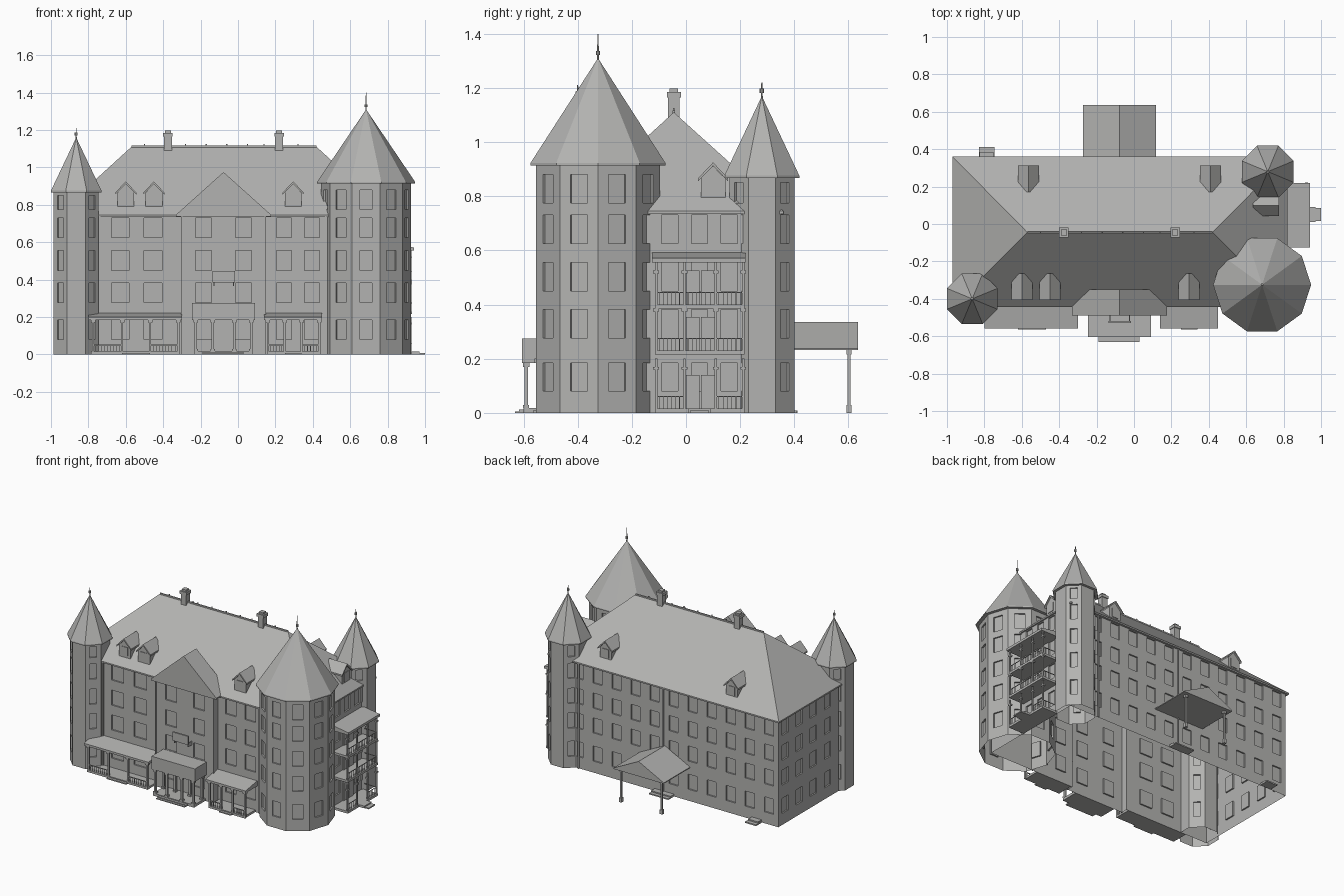
import bpy, bmesh, math
from mathutils import Vector

cube = bpy.data.objects.get("Cube")
if cube:
    bpy.data.objects.remove(cube)

grey = bpy.data.materials.new("stone grey")
grey.use_nodes = True
COLOUR = (0.45, 0.45, 0.44, 1)
grey.diffuse_color = COLOUR
grey.node_tree.nodes["Principled BSDF"].inputs["Base Color"].default_value = COLOUR


def finish(name, bm, normals=True):
    bmesh.ops.remove_doubles(bm, verts=bm.verts, dist=1e-5)
    if normals:
        bmesh.ops.recalc_face_normals(bm, faces=bm.faces)
    mesh = bpy.data.meshes.new(name)
    bm.to_mesh(mesh)
    bm.free()
    mesh.materials.append(grey)
    ob = bpy.data.objects.new(name, mesh)
    bpy.context.scene.collection.objects.link(ob)
    return ob


def poly(bm, pts):
    return bm.faces.new([bm.verts.new(p) for p in pts])


def add_box(bm, x, y, z):
    vs = [bm.verts.new((a, b, c)) for c in z for b in y for a in x]
    for f in ((0, 1, 3, 2), (4, 5, 7, 6), (0, 1, 5, 4), (2, 3, 7, 6), (0, 2, 6, 4), (1, 3, 7, 5)):
        bm.faces.new([vs[i] for i in f])


def boxes(name, items):
    bm = bmesh.new()
    for x, y, z in items:
        add_box(bm, x, y, z)
    return finish(name, bm)


def prism(name, profile, start, along, across):
    """Extrude an (across, z) profile from start along a vector."""
    bm = bmesh.new()
    start, along, across = Vector(start), Vector(along), Vector(across)
    f = poly(bm, [start + across * u + Vector((0, 0, z)) for u, z in profile])
    ext = bmesh.ops.extrude_face_region(bm, geom=[f])
    bmesh.ops.translate(bm, vec=along, verts=[v for v in ext["geom"] if isinstance(v, bmesh.types.BMVert)])
    bm.faces.ensure_lookup_table()
    if not any(set(g.verts) == set(f.verts) for g in bm.faces if g.is_valid):
        bm.faces.new(f.verts)
    return finish(name, bm)


def wall(bm, a, b, top, centres, width, rows, depth=0.01):
    """Wall from a to b (outside on the right) with recessed windows."""
    a, b = Vector(a), Vector(b)
    run = (b - a).normalized()
    back = Vector((-run.y, run.x)) * depth
    spans = [(c - width / 2, c + width / 2) for c in centres]
    us = sorted({0, (b - a).length, *[u for s in spans for u in s]})
    zs = sorted({0, top, *[z for r in rows for z in r]})

    def pt(u, z, push=0):
        p = a + run * u + back * push
        return Vector((p.x, p.y, z))
    for u0, u1 in zip(us, us[1:]):
        for z0, z1 in zip(zs, zs[1:]):
            corners = [(u0, z0), (u1, z0), (u1, z1), (u0, z1)]
            if (u0, u1) in spans and (z0, z1) in rows:
                poly(bm, [pt(*c, 1) for c in corners])
                for c, d in zip(corners, corners[1:] + corners[:1]):
                    poly(bm, [pt(*c), pt(*d), pt(*d, 1), pt(*c, 1)])
            else:
                poly(bm, [pt(*c) for c in corners])


def even(length, n):
    return [length * (i + 0.5) / n for i in range(n)]


# Main walls, open underneath
SILLS = (0.08, 0.277, 0.45, 0.625)
ROWS = [(s, s + 0.105) for s in SILLS]
L, R, F, B, EAVE = -0.955, 0.81, -0.43, 0.345, 0.745
GL, GR, GF = -0.30, 0.145, -0.475
bm = bmesh.new()
wall(bm, (L, F), (GL, F), EAVE, [0.325, 0.5], 0.095, ROWS)
wall(bm, (GL, F), (GL, GF), EAVE, [], 0, [])
wall(bm, (GL, GF), (GR, GF), EAVE, [0.115, 0.33], 0.085, ROWS)
wall(bm, (GR, GF), (GR, F), EAVE, [], 0, [])
wall(bm, (GR, F), (R, F), EAVE, [0.1, 0.25], 0.08, ROWS)
wall(bm, (R, F), (R, B), EAVE, [0.37, 0.48, 0.59], 0.06, ROWS)
wall(bm, (R, B), (L, B), EAVE, even(R - L, 12), 0.07, ROWS)
wall(bm, (L, B), (L, F), EAVE, even(B - F, 5), 0.07, ROWS)
MID = (GL + GR) / 2
poly(bm, [(GL, GF, EAVE), (GR, GF, EAVE), (MID, GF, 0.95)])
finish("main_walls", bm, False)

# Hipped main roof with a thin fascia
bm = bmesh.new()
x0, x1, y0, y1, ry = -0.97, 0.82, -0.445, 0.36, -0.045
e = [(x0, y0, EAVE), (x1, y0, EAVE), (x1, y1, EAVE), (x0, y1, EAVE)]
r0, r1 = (-0.57, ry, 1.11), (0.42, ry, 1.11)
for pts in ([e[0], e[1], r1, r0], [e[1], e[2], r1], [e[2], e[3], r0, r1], [e[3], e[0], r0]):
    poly(bm, pts)
low = [(p[0], p[1], 0.735) for p in e]
poly(bm, low)
for i in range(4):
    j = (i + 1) % 4
    poly(bm, [e[i], e[j], low[j], low[i]])
finish("main_roof", bm)
boxes("ridge_cap", [((-0.57, 0.42), (ry - .004, ry + .004), (1.105, 1.116))]
      + [((x - .003, x + .003), (ry - .003, ry + .003), (1.11, 1.125)) for x in (-.5, -.28, -.17, -.06, .05, .14, .32)])

# Front gable roof
prism("front_gable_roof", [(-0.253, 0.738), (0.253, 0.738), (0.253, 0.748), (0, 0.975), (-0.253, 0.748)],
      (MID, -0.49, 0), (0, 0.14, 0), (1, 0, 0))

# Gabled dormers
def dormer(name, front, inward):
    inward = Vector(inward)
    side = Vector((-inward.y, inward.x, 0))
    prism(name + "_body", [(-.045, .77), (.045, .77), (.045, .865), (0, .912), (-.045, .865)],
          Vector(front) + inward * .01, inward * 0.13, side)
    prism(name + "_roof", [(-.056, .855), (0, .912), (.056, .855), (.056, .866), (0, .925), (-.056, .866)],
          front, inward * 0.14, side)
    prism(name + "_window", [(-.025, .805), (.025, .805), (.025, .865), (-.025, .865)],
          Vector(front) + inward * .006, inward * .006, side)


for i, x in enumerate((-0.6, -0.45, 0.295)):
    dormer(f"front_dormer_{i}", (x, -0.405, 0), (0, 1, 0))
for i, x in enumerate((-0.565, 0.41)):
    dormer(f"back_dormer_{i}", (x, 0.312, 0), (0, -1, 0))
dormer("side_dormer", (0.775, 0.1, 0), (-1, 0, 0))

# Chimneys
for i, x in enumerate((-0.375, 0.22)):
    boxes(f"chimney_{i}", [((x - s, x + s), (ry - s, ry + s), z) for s, z in
                           ((.021, (1.075, 1.17)), (.026, (1.165, 1.185)), (.016, (1.185, 1.197)))])


# Polygonal towers with pointed roofs and finials
def tower(name, centre, sides, turn, radius, top, eave_r, apex, tip, win, step):
    cx, cy = centre
    ring = [(cx + radius * math.cos(turn + math.tau * i / sides),
             cy + radius * math.sin(turn + math.tau * i / sides)) for i in range(sides)]
    edge = 2 * radius * math.sin(math.pi / sides)
    rows = ROWS + [(0.775, 0.88 if top > .9 else 0.85)]
    bm = bmesh.new()
    for i in range(sides):
        wall(bm, ring[i], ring[(i + 1) % sides], top, [edge / 2] if i % step == 0 else [], win, rows)
    finish(name + "_walls", bm, False)
    bm = bmesh.new()

    def cone(r0, r1, z0, z1, n, rot=0):
        made = bmesh.ops.create_cone(bm, cap_ends=True, segments=n, radius1=r0, radius2=r1, depth=z1 - z0)["verts"]
        a = rot
        for v in made:
            x, y = v.co.x, v.co.y
            v.co = (cx + x * math.cos(a) - y * math.sin(a), cy + x * math.sin(a) + y * math.cos(a), v.co.z + (z0 + z1) / 2)
    # the cone primitive starts on the y axis
    rot = turn - math.pi / 2
    cone(eave_r, eave_r, top - .006, top + .003, sides, rot)
    cone(eave_r, 0, top + .003, apex, sides, rot)
    cone(.004, .002, apex - .02, tip, 6)
    cone(.008, .008, apex + .012, apex + .027, 8)
    finish(name + "_roof", bm)


tower("large_tower", (0.685, -0.325), 10, 0, 0.24, 0.92, 0.262, 1.31, 1.40, 0.065, 1)
tower("front_small_tower", (-0.865, -0.40), 8, math.pi / 8, 0.13, 0.873, 0.146, 1.16, 1.21, 0.045, 2)
tower("back_small_tower", (0.715, 0.28), 8, math.pi / 8, 0.13, 0.873, 0.15, 1.17, 1.22, 0.045, 2)


# Front verandas with sloped roofs
def veranda(name, xa, xb, posts, steps):
    prism(name + "_roof", [(-.56, .185), (-.43, .185), (-.43, .222), (-.56, .2)], (xa, 0, 0), (xb - xa, 0, 0), (0, 1, 0))
    items = [((xa + .015, xb - .015), (-.548, F), (0, .015))]
    items += [((x - .006, x + .006), (-.548, -.536), (0, .187)) for x in posts]
    items += [((x - .012, x + .012), (-.553, -.531), (.172, .187)) for x in posts]
    for a, b in zip(posts, posts[1:]):
        if a < steps < b:
            items += [((a, b), (-.565, -.54), (0, .008))]
            continue
        items += [((a, b), (-.545, -.54), (.048, .053))]
        n = int((b - a) / .015)
        items += [((a + (b - a) * k / n - .0015, a + (b - a) * k / n + .0015), (-.544, -.541), (.015, .048))
                  for k in range(1, n)]
    boxes(name + "_frame", items)


veranda("left_veranda", -.80, -.30, (-.775, -.62, -.47, -.32), -.55)
veranda("right_veranda", .14, .45, (.16, .25, .34, .435), .3)

# Entrance portico, steps and hanging sign box
portico = [((-.245, .09), (-.605, GF), (.185, .275)), ((-.235, .08), (-.6, GF), (0, .018)),
           ((-.19, .03), (-.617, -.6), (0, .012)), ((-.19, .03), (-.632, -.6), (0, .006))]
for x in (-.225, -.135, -.02, .07):
    for y in (-.59, -.5):
        portico += [((x - s, x + s), (y - s, y + s), z) for s, z in
                    ((.007, (.018, .186)), (.012, (.17, .186)), (.011, (.018, .03)))]
boxes("entrance_portico", portico)
boxes("sign_box", [((-.137, -.015), (-.53, -.518), (.385, .445)),
                   ((-.13, -.125), (-.52, GF), (.365, .39)), ((-.027, -.022), (-.52, GF), (.365, .39))])

# Three-storey side balconies
bal, ya, yb, xo = [], -.115, .215, .93
for z in (0, .215, .385):
    bal.append(((R, xo), (ya, yb), (z, z + .016)))
    for y in (ya, -.01, .105, yb - .008):
        top = .555 if z > .3 else z + .2
        bal += [((xo - .012, xo - .002), (y, y + .009), (z, top)),
                ((xo - .017, xo), (y - .006, y + .015), (top - .04, top - .03))]
    for a, b in ((ya, -.01), (.105, yb)) + (((-.01, .105),) if z else ()):
        bal.append(((xo - .009, xo - .005), (a, b), (z + .058, z + .062)))
        bal += [((xo - .008, xo - .006), (a + (b - a) * k / 7, a + (b - a) * k / 7 + .002), (z + .016, z + .058))
                for k in range(1, 7)]
    bal.append(((xo - .1, xo), (yb - .006, yb - .002), (z + .058, z + .062)))
boxes("side_balconies", bal)
prism("side_balcony_roof", [(R, .555), (.942, .555), (.942, .572), (R, .592)], (0, -.125, 0), (0, .345, 0), (1, 0, 0))
boxes("side_steps", [((.93, .97), (.01, .09), (0, .016)), ((.97, 1.0), (.015, .085), (0, .008))])
boxes("side_doors", [((R, R + .008), (y, y + .05), (z + .016, z + .14)) for z in (0, .215, .385) for y in (.0, .055)])

# Rear canopy on two posts, and back steps
prism("rear_canopy", [(-.195, .232), (.195, .232), (.195, .238), (0, .336), (-.195, .238)],
      (-.078, B, 0), (0, .29, 0), (1, 0, 0))
posts = []
for x in (-.235, .08):
    posts += [((x - s, x + s), (.602 - s, .602 + s), z) for s, z in ((.006, (0, .233)), (.01, (0, .03)), (.01, (.215, .233)))]
boxes("canopy_posts", posts)
boxes("back_steps", [((-.15, 0), (B, .385), (0, .016)), ((-.15, 0), (B, .41), (0, .008)),
                     ((-.825, -.75), (B, .385), (0, .018)), ((-.83, -.745), (B, .412), (0, .009))])

# Downpipes
boxes("downpipes", [((x - .004, x + .004), (y - .004, y + .004), (0, EAVE)) for x, y in
                    ((-.74, F - .004), (.47, F - .004), (GL, GF - .003), (GR, GF - .003), (-.07, B + .005), (.585, B + .005))])
